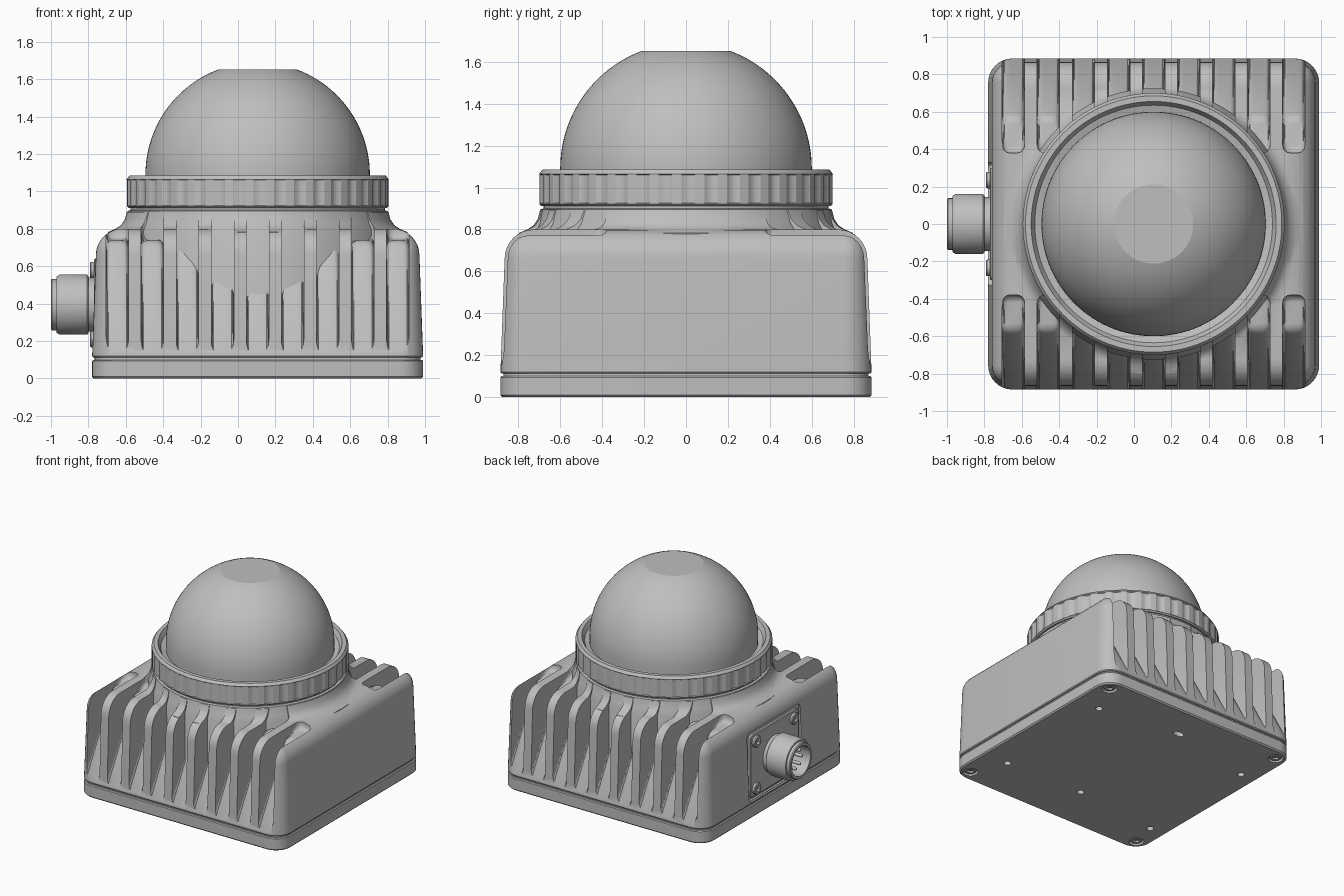
import bpy, bmesh
from math import sin, cos, pi, radians
from mathutils import Matrix, Vector

cube = bpy.data.objects.get("Cube")
if cube:
    bpy.data.objects.remove(cube, do_unlink=True)

grey = bpy.data.materials.new("plain_grey")
grey.use_nodes = True
grey.diffuse_color = (0.52, 0.52, 0.52, 1)
grey.node_tree.nodes["Principled BSDF"].inputs["Base Color"].default_value = grey.diffuse_color

CX = 0.105                 # centre of body and dome
HALF = 0.885               # half width of the square body
OUT = Matrix.Rotation(-pi / 2, 4, 'Y')   # turns +z to -x for side parts


def finish(name, bm):
    bmesh.ops.remove_doubles(bm, verts=bm.verts, dist=1e-5)
    bmesh.ops.recalc_face_normals(bm, faces=bm.faces)
    mesh = bpy.data.meshes.new(name)
    bm.to_mesh(mesh)
    bm.free()
    mesh.materials.append(grey)
    ob = bpy.data.objects.new(name, mesh)
    bpy.context.collection.objects.link(ob)
    return ob


def select(ob):
    bpy.ops.object.select_all(action='DESELECT')
    bpy.context.view_layer.objects.active = ob
    ob.select_set(True)


def smooth(ob, angle=35):
    select(ob)
    bpy.ops.object.shade_smooth_by_angle(angle=radians(angle))
    return ob


def skin(bm, rings):
    """Join successive loops of points with quads."""
    loops = [[bm.verts.new(p) for p in ring] for ring in rings]
    n = len(loops[0])
    for a, b in zip(loops, loops[1:]):
        for i in range(n):
            j = (i + 1) % n
            bm.faces.new((a[i], a[j], b[j], b[i]))
    return loops


def add_lathe(bm, profile, segs, place=Matrix()):
    """Revolve (radius, height) pairs about z, then place the result."""
    angles = [2 * pi * i / segs for i in range(segs)]
    skin(bm, [[place @ Vector((r * cos(a), r * sin(a), z)) for a in angles]
              for r, z in profile])


def lathe(name, profile, segs=96, place=Matrix.Translation((CX, 0, 0))):
    bm = bmesh.new()
    add_lathe(bm, profile, segs, place)
    return finish(name, bm)


def rounded_block(name, hx, hy, radius, levels, place):
    """Loft rounded rectangles through (inset, height) levels and cap them."""
    rings = []
    for inset, z in levels:
        r = max(radius - inset, 0.02)
        ring = []
        for k, (sx, sy) in enumerate(((1, 1), (-1, 1), (-1, -1), (1, -1))):
            for i in range(9):
                a = pi / 2 * (k + i / 8)
                ring.append(place @ Vector((sx * (hx - inset - r) + r * cos(a),
                                            sy * (hy - inset - r) + r * sin(a), z)))
        rings.append(ring)
    bm = bmesh.new()
    loops = skin(bm, rings)
    bm.faces.new(loops[0])
    bm.faces.new(loops[-1])
    return finish(name, bm)


def boolean(ob, tool, operation='DIFFERENCE'):
    mod = ob.modifiers.new("cut", 'BOOLEAN')
    mod.operation = operation
    mod.solver = 'EXACT'
    mod.object = tool
    tool.hide_render = True
    select(ob)
    bpy.ops.object.modifier_apply(modifier=mod.name)
    bpy.data.objects.remove(tool, do_unlink=True)


centre = Matrix.Translation((CX, 0, 0))

# Housing: drafted block with a rounded top and a flare towards the neck
arc = [pi / 2 * i / 8 for i in range(9)]
levels = [(0.006, 0.113), (0, 0.12)] + [(0.02 + 0.14 * (1 - cos(t)), 0.66 + 0.14 * sin(t)) for t in arc]
housing = rounded_block("finned_housing", HALF, HALF, 0.13, levels, centre)
flare = lathe("flare_tool", [(0, 0.5), (0.8, 0.5), (0.8, 0.783), (0.76, 0.8), (0.73, 0.82),
                             (0.71, 0.85), (0.7, 0.89), (0, 0.89)])
boolean(housing, flare, 'UNION')

# Cooling grooves, front and back
bm = bmesh.new()
side = [(-1.0, -0.08), (-0.57, 0.74), (-0.38, 0.74), (-0.38, 1.1), (-1.0, 1.1)]
for i in range(-4, 5):
    for s in (1, -1):
        x = CX + i * 0.1875
        caps = skin(bm, [[(x + w, s * y, z) for y, z in side] for w in (-0.06, 0.06)])
        for cap in caps:
            bm.faces.new(cap)
bmesh.ops.bevel(bm, geom=list(bm.edges), offset=0.04, segments=4, profile=0.5, affect='EDGES')
boolean(housing, finish("groove_tool", bm))

# Recess for the connector plate
port = Matrix.Translation((-0.75, 0, 0.395)) @ OUT
boolean(housing, rounded_block("recess_tool", 0.27, 0.33, 0.04, [(0, 0), (0, 0.1)], port))
smooth(housing)

# Inner core closes the grooves and forms the neck
smooth(lathe("neck_core", [(0, 0.13), (0.72, 0.13), (0.725, 0.79), (0.708, 0.83),
                           (0.695, 0.895), (0.68, 0.9), (0.68, 0.92), (0, 0.92)]))

# Base plate, with seam
smooth(rounded_block("seam", HALF, HALF, 0.13, [(0.014, 0.08), (0.014, 0.13)], centre))
base = rounded_block("base_plate", HALF, HALF, 0.13, [(0.01, 0), (0, 0.01), (0, 0.094), (0.006, 0.1)], centre)
corners = [(CX + sx * 0.79, sy * 0.79) for sx in (1, -1) for sy in (1, -1)]
holes = [(0.77, 0.52), (0.77, -0.52), (0.09, -0.5), (-0.64, 0.45), (-0.64, -0.58), (0.09, 0.61)]
bm = bmesh.new()
for spots, r, depth in ((corners, 0.055, 0.03), (holes, 0.026, 0.06)):
    for x, y in spots:
        stretch = 1.8 if (x, y) == holes[-1] else 1
        place = Matrix.Translation((x, y, 0)) @ Matrix.Diagonal((stretch, 1, 1, 1))
        add_lathe(bm, [(0, -0.05), (r, -0.05), (r, depth), (0, depth)], 24, place)
boolean(base, finish("hole_tool", bm))
smooth(base)


def screw(name, place):
    """Round head with a six-sided socket."""
    bm = bmesh.new()
    add_lathe(bm, [(0.022, 0.024), (0.038, 0.024), (0.044, 0.018), (0.044, -0.01), (0, -0.01)], 24, place)
    add_lathe(bm, [(0.024, 0.024), (0.022, 0.008), (0, 0.008)], 6, place)
    smooth(finish(name, bm))


for x, y in corners:
    screw("base_screw", Matrix.Translation((x, y, 0.028)) @ Matrix.Rotation(pi, 4, 'X'))

# Clamp ring with notched rim
bm = bmesh.new()
add_lathe(bm, [(0.6, 0.912), (0.69, 0.912), (0.7, 0.922), (0.7, 0.925), (0.7, 1.06), (0.7, 1.065),
               (0.685, 1.085), (0.655, 1.085), (0.635, 1.05), (0.6, 1.04), (0.6, 0.912)], 200, centre)
for v in bm.verts:
    flat = Vector((v.co.x - CX, v.co.y))
    column = round(flat.angle_signed(Vector((1, 0))) / (2 * pi) * 200)
    if flat.length > 0.695 and 0.923 < v.co.z < 1.062 and column % 5 < 2:
        v.co.x = CX + flat.x * 0.985
        v.co.y = flat.y * 0.985
smooth(finish("clamp_ring", bm), 25)

# Dome with a flat cap
top = 1.21
dome = [(0.6 * cos(top * i / 24), 1.09 + 0.6 * sin(top * i / 24)) for i in range(25)]
smooth(lathe("dome", [(0, 1.0), (0.6, 1.0)] + dome + [(0, dome[-1][1])]), 20)

# Connector: mounting plate, screws, threaded socket, pins
smooth(rounded_block("connector_plate", 0.245, 0.3, 0.03, [(0, -0.01), (0, 0.015), (0.006, 0.02)], port))
for u in (-0.185, 0.185):
    for v in (-0.235, 0.235):
        screw("plate_screw", port @ Matrix.Translation((u, v, 0.018)))
smooth(lathe("connector_socket",
             [(0, 0), (0.145, 0), (0.145, 0.05), (0.153, 0.05), (0.16, 0.057), (0.16, 0.205),
              (0.15, 0.22), (0.138, 0.22), (0.138, 0.244), (0.132, 0.25), (0.115, 0.25),
              (0.115, 0.1), (0, 0.1)], 64, port))
bm = bmesh.new()
for i in range(8):
    a = 2 * pi * i / 8
    pin = [(0, 0.09), (0.013, 0.09), (0.013, 0.2), (0.006, 0.21), (0, 0.21)]
    add_lathe(bm, pin, 12, port @ Matrix.Translation((0.075 * cos(a), 0.075 * sin(a), 0)))
smooth(finish("connector_pins", bm))
